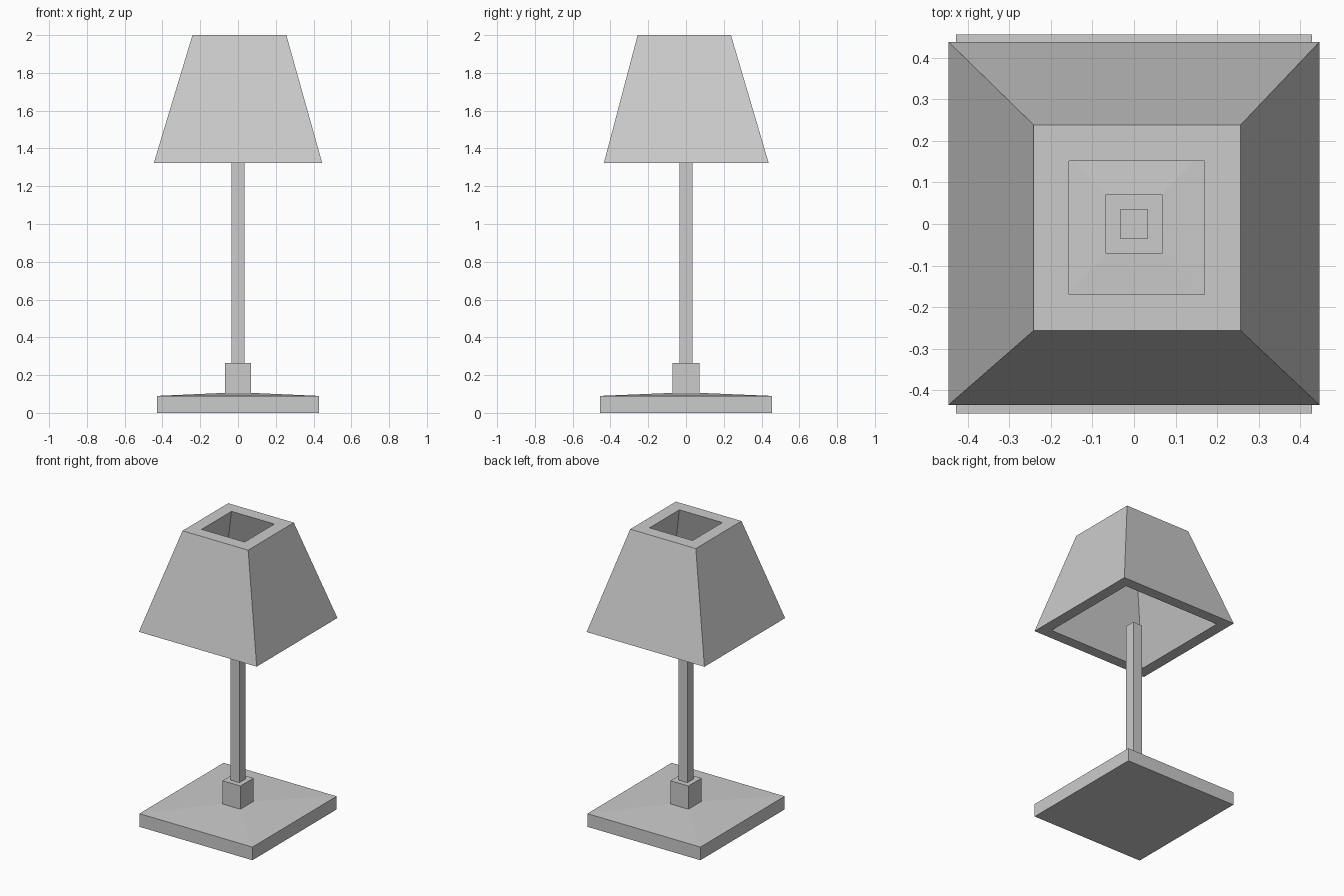
import bpy

if "Cube" in bpy.data.objects:
    bpy.data.objects.remove(bpy.data.objects["Cube"])

grey = bpy.data.materials.new("light_grey")
grey.diffuse_color = (0.6, 0.6, 0.6, 1)
grey.use_nodes = True
grey.node_tree.nodes["Principled BSDF"].inputs["Base Color"].default_value = grey.diffuse_color


def rect(x0, x1, y0, y1, z):
    return [(x0, y0, z), (x1, y0, z), (x1, y1, z), (x0, y1, z)]


def square(hx, hy, z):
    return rect(-hx, hx, -hy, hy, z)


def loft(name, rings, closed=False):
    """Join rectangular rings with quads; cap the ends, or loop back to the first ring."""
    n = len(rings)
    verts = [v for r in rings for v in r]
    faces = []
    for i in range(n if closed else n - 1):
        a, b = 4 * i, 4 * ((i + 1) % n)
        for j in range(4):
            k = (j + 1) % 4
            faces.append((a + j, a + k, b + k, b + j))
    if not closed:
        faces += [(3, 2, 1, 0), tuple(4 * (n - 1) + j for j in range(4))]
    mesh = bpy.data.meshes.new(name)
    mesh.from_pydata(verts, [], faces)
    mesh.materials.append(grey)
    obj = bpy.data.objects.new(name, mesh)
    bpy.context.collection.objects.link(obj)
    return obj


# Slab base with a shallow pyramid top
loft("base", [square(0.428, 0.455, 0), square(0.428, 0.455, 0.09), square(0.068, 0.071, 0.106)])

# Socket block and thin square pole
loft("collar", [square(0.068, 0.071, 0.10), square(0.068, 0.071, 0.265)])
loft("pole", [square(0.034, 0.035, 0.26), square(0.034, 0.035, 1.333)])

# Hollow tapered shade: outer wall, top rim, inner wall, bottom rim
loft("shade", [
    rect(-0.446, 0.446, -0.435, 0.438, 1.322),
    rect(-0.241, 0.256, -0.256, 0.238, 2.0),
    rect(-0.156, 0.169, -0.17, 0.152, 2.0),
    rect(-0.37, 0.37, -0.36, 0.363, 1.322),
], closed=True)
